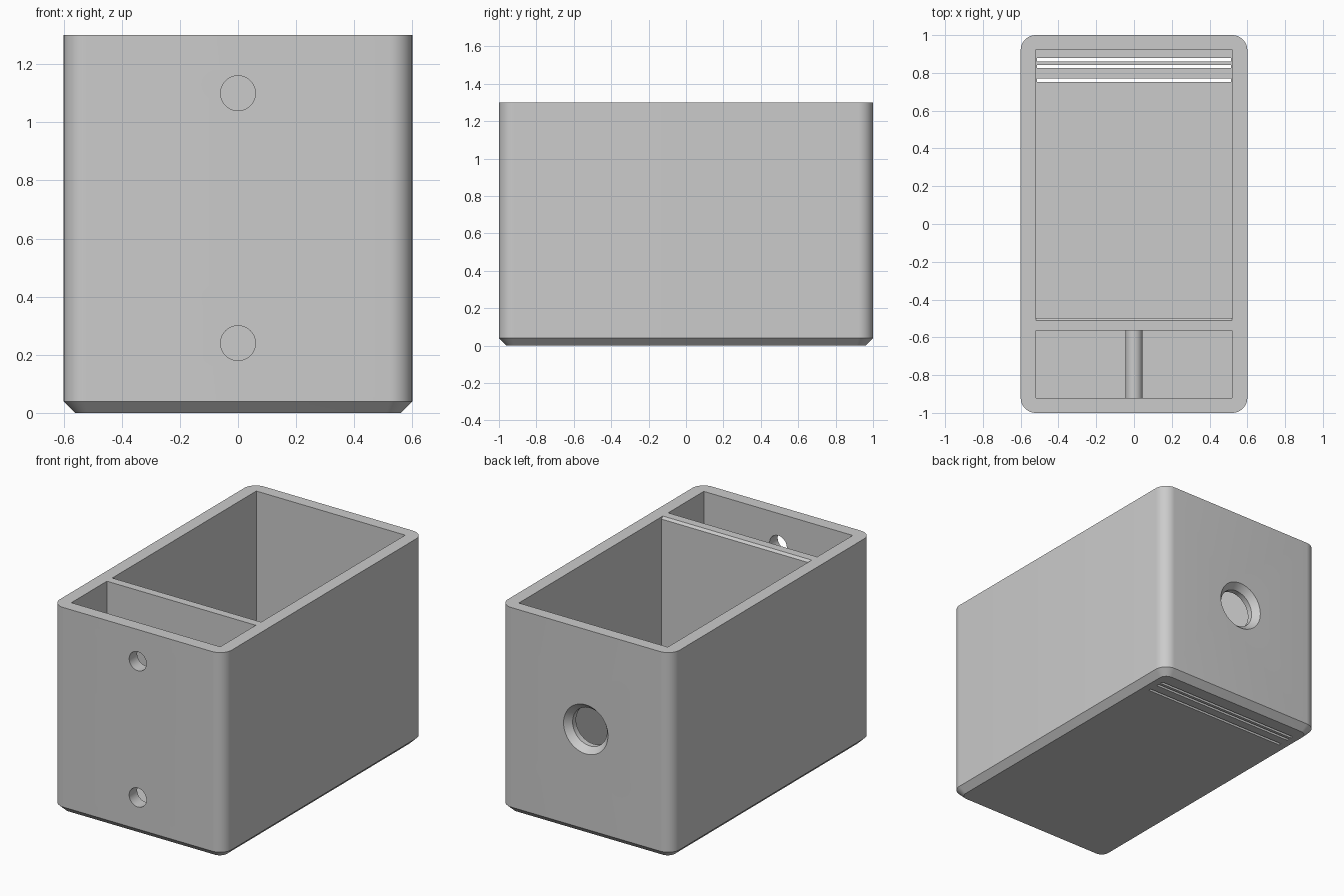
import bpy, bmesh, math
from mathutils import Matrix

default_cube = bpy.data.objects.get("Cube")
if default_cube:
    bpy.data.objects.remove(default_cube, do_unlink=True)

grey = bpy.data.materials.new("plain_grey")
GREY = (0.6, 0.6, 0.6, 1)
grey.diffuse_color = GREY
grey.use_nodes = True
grey.node_tree.nodes["Principled BSDF"].inputs["Base Color"].default_value = GREY

WALL, HEIGHT = 0.08, 1.3
INNER_X, FRONT, BACK = 0.52, -0.92, 0.925
DIVIDER_FRONT, DIVIDER_BACK = -0.565, -0.498
MID_Z = 0.67


def finish(name, bm):
    bmesh.ops.recalc_face_normals(bm, faces=bm.faces)
    mesh = bpy.data.meshes.new(name)
    bm.to_mesh(mesh)
    bm.free()
    mesh.materials.append(grey)
    obj = bpy.data.objects.new(name, mesh)
    bpy.context.scene.collection.objects.link(obj)
    return obj


def loft(name, rings):
    """Solid through a stack of point rings, closed at both ends."""
    bm = bmesh.new()
    loops = [[bm.verts.new(p) for p in ring] for ring in rings]
    n = len(loops[0])
    for a, b in zip(loops, loops[1:]):
        for i in range(n):
            j = (i + 1) % n
            bm.faces.new((a[i], a[j], b[j], b[i]))
    bm.faces.new(loops[0][::-1])
    bm.faces.new(loops[-1])
    return finish(name, bm)


def rounded_ring(hx, hy, r, z, steps=10):
    ring = []
    for q, (sx, sy) in enumerate(((1, 1), (-1, 1), (-1, -1), (1, -1))):
        for i in range(steps + 1):
            a = math.pi / 2 * (q + i / steps)
            ring.append((sx * (hx - r) + r * math.cos(a),
                         sy * (hy - r) + r * math.sin(a), z))
    return ring


def round_y(name, z, stations, sides=48):
    """Round solid along y, from (y, radius) stations."""
    return loft(name, [[(r * math.cos(math.tau * i / sides), y,
                         z + r * math.sin(math.tau * i / sides))
                        for i in range(sides)] for y, r in stations])


def profile_x(name, half, points):
    """Side profile of (y, z) points, extruded across x."""
    return loft(name, [[(x, y, z) for y, z in points] for x in (-half, half)])


def box(name, half, y0, y1, z0, z1):
    return profile_x(name, half, [(y0, z0), (y1, z0), (y1, z1), (y0, z1)])


def smooth(obj):
    bpy.ops.object.select_all(action="DESELECT")
    obj.select_set(True)
    bpy.context.view_layer.objects.active = obj
    bpy.ops.object.shade_smooth_by_angle(angle=math.radians(30))


# Outer body with rounded corners and a chamfered foot
body = loft("box_body", [rounded_ring(0.56, 0.96, 0.05, 0),
                         rounded_ring(0.6, 1, 0.08, 0.04),
                         rounded_ring(0.6, 1, 0.08, HEIGHT)])

# Compartments; the divider keeps a small bevel on its back edge
top = HEIGHT + 0.2
cutters = [
    box("front_compartment_cutter", INNER_X, FRONT, DIVIDER_FRONT, WALL, top),
    profile_x("main_compartment_cutter", INNER_X, [
        (DIVIDER_BACK, WALL), (BACK, WALL), (BACK, top),
        (DIVIDER_BACK - 0.014, top), (DIVIDER_BACK - 0.014, HEIGHT),
        (DIVIDER_BACK, HEIGHT - 0.014)]),
    # Countersunk opening in the back wall
    round_y("back_opening_cutter", MID_Z,
            [(0.85, 0.12), (0.96, 0.12), (1, 0.155), (1.05, 0.155)]),
]

# Floor slots
for y in (0.87, 0.834, 0.76):
    cutters.append(box("floor_slot_cutter", 0.513, y - 0.009, y + 0.009, -0.1, 0.2))

# Holes in the front wall
for z in (0.24, 1.10):
    cutters.append(round_y("front_hole_cutter", z, [(-1.1, 0.06), (-0.88, 0.06)]))

for cutter in cutters:
    cutter.hide_render = True
    mod = body.modifiers.new(cutter.name, "BOOLEAN")
    mod.operation = "DIFFERENCE"
    mod.solver = "EXACT"
    mod.object = cutter

# Bake the cuts and drop the helpers
graph = bpy.context.evaluated_depsgraph_get()
baked = bpy.data.meshes.new_from_object(body.evaluated_get(graph))
body.modifiers.clear()
body.data = baked
for cutter in cutters:
    bpy.data.objects.remove(cutter, do_unlink=True)
smooth(body)

# Round strut between front wall and divider
strut = round_y("front_strut", MID_Z, [(FRONT - 0.01, 0.045), (DIVIDER_FRONT + 0.01, 0.045)])
smooth(strut)
